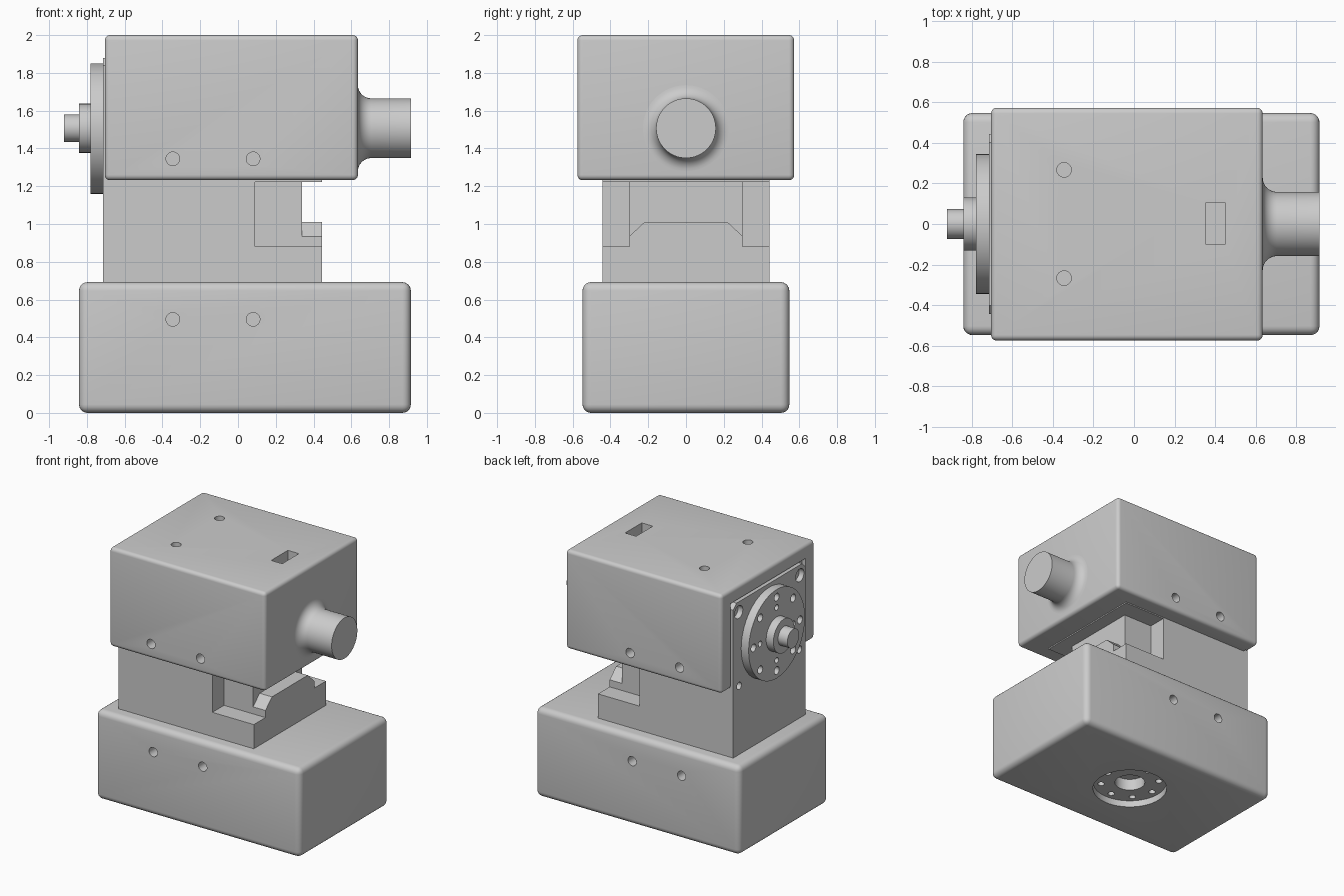
import bpy, bmesh
from math import cos, sin, pi, radians
from mathutils import Matrix, Vector

if "Cube" in bpy.data.objects:
    bpy.data.objects.remove(bpy.data.objects["Cube"])

ROT = {'X': Matrix.Rotation(pi / 2, 4, 'Y'),
       'Y': Matrix.Rotation(pi / 2, 4, 'X'),
       'Z': Matrix.Identity(4)}


def finish(bm, name, angle=35):
    bmesh.ops.recalc_face_normals(bm, faces=bm.faces)
    me = bpy.data.meshes.new(name)
    bm.to_mesh(me)
    bm.free()
    ob = bpy.data.objects.new(name, me)
    bpy.context.collection.objects.link(ob)
    smooth(ob, angle)
    return ob


def smooth(ob, angle=35):
    bpy.ops.object.select_all(action='DESELECT')
    ob.select_set(True)
    bpy.context.view_layer.objects.active = ob
    bpy.ops.object.shade_smooth_by_angle(angle=radians(angle))


def add_box(bm, lo, hi):
    lo, hi = Vector(lo), Vector(hi)
    m = Matrix.Translation((lo + hi) / 2) @ Matrix.Diagonal((*(hi - lo), 1))
    bmesh.ops.create_cube(bm, size=1, matrix=m)


def add_cyl(bm, centre, r, depth, axis, seg=24):
    bmesh.ops.create_cone(bm, cap_ends=True, segments=seg, radius1=r, radius2=r,
                          depth=depth, matrix=Matrix.Translation(centre) @ ROT[axis])


def box(name, lo, hi, bevel=0):
    bm = bmesh.new()
    add_box(bm, lo, hi)
    if bevel:
        bmesh.ops.bevel(bm, geom=bm.edges[:], offset=bevel, segments=5,
                        profile=0.5, affect='EDGES')
    return finish(bm, name)


def prism(name, yz, x0, x1):
    bm = bmesh.new()
    f = bm.faces.new([bm.verts.new((x0, y, z)) for y, z in yz])
    ext = bmesh.ops.extrude_face_region(bm, geom=[f])['geom']
    bmesh.ops.translate(bm, vec=(x1 - x0, 0, 0),
                        verts=[v for v in ext if isinstance(v, bmesh.types.BMVert)])
    return finish(bm, name)


def lathe_x(name, profile, cy, cz, seg=64):
    """Revolve (x, radius) points about a line parallel to x."""
    bm = bmesh.new()
    rings = [[bm.verts.new((x, cy + r * cos(2 * pi * i / seg), cz + r * sin(2 * pi * i / seg)))
              for i in range(seg)] for x, r in profile]
    for a, b in zip(rings, rings[1:]):
        for i in range(seg):
            j = (i + 1) % seg
            bm.faces.new((a[i], a[j], b[j], b[i]))
    bm.faces.new(rings[0])
    bm.faces.new(rings[-1])
    return finish(bm, name)


def cut(target, bm):
    cutter = finish(bm, target.name + "_cutter")
    cutter.hide_render = True
    mod = target.modifiers.new("cut", 'BOOLEAN')
    mod.operation, mod.solver, mod.object = 'DIFFERENCE', 'EXACT', cutter
    bpy.context.view_layer.objects.active = target
    bpy.ops.object.modifier_apply(modifier=mod.name)
    bpy.data.objects.remove(cutter)
    smooth(target)


# Base housing with side screw holes and a round pocket underneath
base = box("base_housing", (-0.842, -0.548, 0), (0.915, 0.547, 0.692), 0.045)
bm = bmesh.new()
for x in (-0.345, 0.08):
    for y in (-0.55, 0.55):
        add_cyl(bm, (x, y, 0.495), 0.036, 0.2, 'Y')
add_cyl(bm, (0.04, 0, 0), 0.27, 0.3, 'Z', 64)
cut(base, bm)

# Output flange in the base pocket
bm = bmesh.new()
add_cyl(bm, (0.04, 0, 0.105), 0.268, 0.11, 'Z', 64)
flange = finish(bm, "bottom_flange")
bm = bmesh.new()
add_cyl(bm, (0.04, 0, 0.05), 0.11, 0.18, 'Z', 32)
for i in range(8):
    a = i * pi / 4
    add_cyl(bm, (0.04 + 0.212 * cos(a), 0.212 * sin(a), 0.05), 0.025, 0.12, 'Z', 16)
cut(flange, bm)

# Head housing: side and top screw holes, slot, shallow face pocket
head = box("head_housing", (-0.705, -0.575, 1.232), (0.635, 0.573, 2.0), 0.028)
bm = bmesh.new()
for s in (-1, 1):
    for x in (-0.345, 0.08):
        add_cyl(bm, (x, 0.575 * s, 1.345), 0.036, 0.2, 'Y')
    add_cyl(bm, (-0.345, 0.267 * s, 2.0), 0.036, 0.2, 'Z')
add_box(bm, (0.355, -0.1, 1.9), (0.45, 0.105, 2.1))
add_box(bm, (-0.8, -0.462, 1.1), (-0.675, 0.462, 1.895))
cut(head, bm)

# Motor column: full-height body with chamfered top and mounting holes
c = 0.04
body = prism("motor_column", [(-0.443, 0.65), (0.443, 0.65), (0.443, 1.88 - c), (0.443 - c, 1.88),
                              (c - 0.443, 1.88), (-0.443, 1.88 - c)], -0.716, 0.09)
bm = bmesh.new()
for s in (-1, 1):
    add_cyl(bm, (-0.72, 0.375 * s, 1.80), 0.05, 0.2, 'X')
    add_cyl(bm, (-0.72, 0.37 * s, 1.225), 0.028, 0.2, 'X')
cut(body, bm)

# Stepped right end of the column
box("column_step", (0.09, -0.443, 0.65), (0.446, 0.443, 0.88))
box("column_neck", (0.09, -0.3, 0.87), (0.34, 0.3, 1.26))
box("column_cap", (0.09, -0.443, 1.223), (0.446, 0.443, 1.28))
prism("column_ridge", [(-0.3, 0.87), (0.3, 0.87), (0.3, 0.935), (0.22, 1.01),
                       (-0.22, 1.01), (-0.3, 0.935)], 0.335, 0.446)

# Output disc with two rings of bolt holes
bm = bmesh.new()
add_cyl(bm, (-0.745, 0, 1.505), 0.345, 0.07, 'X', 64)
disc = finish(bm, "output_disc")
bm = bmesh.new()
for n, ring, r in ((8, 0.285, 0.03), (4, 0.205, 0.022)):
    for i in range(n):
        a = 2 * pi * i / n
        add_cyl(bm, (-0.78, ring * cos(a), 1.505 + ring * sin(a)), r, 0.1, 'X', 16)
cut(disc, bm)

# Stepped shaft in front of the disc
lathe_x("output_shaft", [(-0.75, 0.13), (-0.842, 0.13), (-0.842, 0.073), (-0.922, 0.073)], 0, 1.507)

# Peg on the right side with a flared root
flare = [(0.705 - 0.07 * cos(t), 0.228 - 0.07 * sin(t)) for t in [i * pi / 16 for i in range(9)]]
lathe_x("side_peg", [(0.60, 0.228)] + flare + [(0.915, 0.158)], 0, 1.507)
